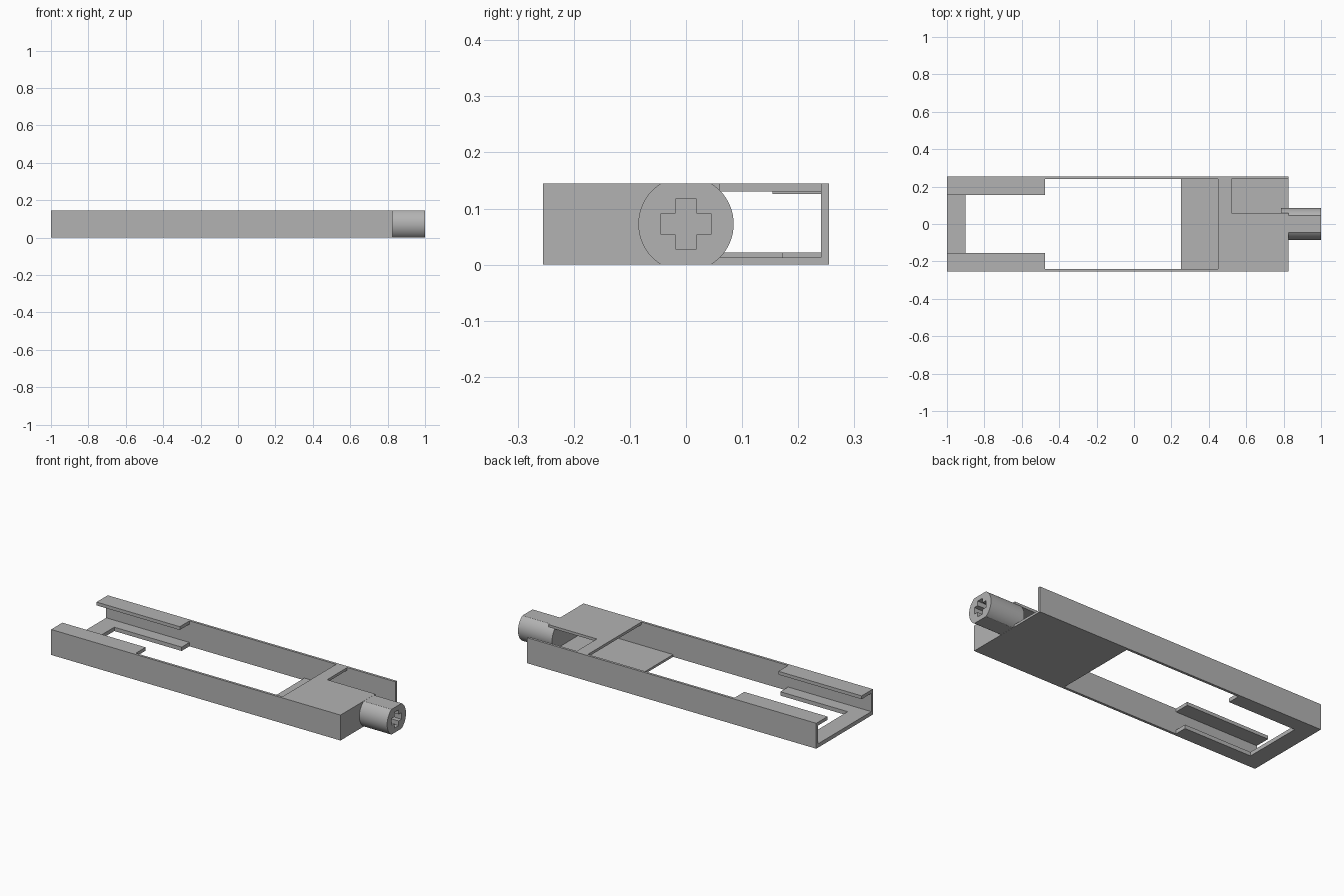
import bpy, bmesh, math

cube = bpy.data.objects.get("Cube")
if cube:
    bpy.data.objects.remove(cube, do_unlink=True)

grey = bpy.data.materials.new("plain grey")
grey.use_nodes = True
colour = (0.45, 0.45, 0.45, 1)
grey.diffuse_color = colour
grey.node_tree.nodes["Principled BSDF"].inputs["Base Color"].default_value = colour

LEFT, END = -1.0, 0.825        # frame ends
HALF, INNER = 0.255, 0.241     # outer and inner half width
TOP = 0.145
FLOOR, ROOF = 0.013, 0.13      # floor upper face, roof lower face


def prism(name, points, axis, lo, hi):
    """Extrude a closed outline along x (outline in y, z) or z (outline in x, y)."""
    bm = bmesh.new()
    place = (lambda p, q: (lo, p, q)) if axis == "x" else (lambda p, q: (p, q, lo))
    face = bm.faces.new([bm.verts.new(place(p, q)) for p, q in points])
    ext = bmesh.ops.extrude_face_region(bm, geom=[face])
    move = (hi - lo, 0, 0) if axis == "x" else (0, 0, hi - lo)
    new = [v for v in ext["geom"] if isinstance(v, bmesh.types.BMVert)]
    bmesh.ops.translate(bm, verts=new, vec=move)
    bmesh.ops.recalc_face_normals(bm, faces=bm.faces)
    mesh = bpy.data.meshes.new(name)
    bm.to_mesh(mesh)
    bm.free()
    mesh.materials.append(grey)
    obj = bpy.data.objects.new(name, mesh)
    bpy.context.collection.objects.link(obj)
    return obj


def box(name, x, y, z):
    corners = [(x[0], y[0]), (x[1], y[0]), (x[1], y[1]), (x[0], y[1])]
    return prism(name, corners, "z", z[0], z[1])


# Side walls, with gripping lips at the open end
for side, s in (("left", 1), ("right", -1)):
    def span(inner, outer):
        return sorted((s * inner, s * outer))
    box(side + "_wall", (LEFT, END), span(INNER, HALF), (0, TOP))
    box(side + "_upper_lip", (LEFT, -0.475), span(0.154, INNER), (0.126, TOP))
    box(side + "_lower_lip", (-0.9, -0.475), span(0.171, INNER), (0, 0.022))

# Crossbar, floor and end wall
box("crossbar", (LEFT, -0.9), (-INNER, INNER), (0, 0.022))
box("floor", (0.25, END), (-INNER, INNER), (0, FLOOR))
box("end_wall", (0.785, END), (-INNER, 0.06), (FLOOR, ROOF))

# L-shaped roof with an open corner
prism("roof", [(0.45, -INNER), (END, -INNER), (END, 0.06), (0.52, 0.06),
               (0.52, INNER), (0.45, INNER)], "z", ROOF, TOP)

# Round plug flattened above and below
mid = TOP / 2
ring = []
flat = mid - 0.0005
edge = math.asin(flat / 0.085)
for start in (-edge, math.pi - edge):
    for i in range(25):
        a = start + 2 * edge * i / 24
        ring.append((0.085 * math.cos(a), mid + 0.085 * math.sin(a)))
plug = prism("plug", ring, "x", 0.785, 1.0)

# Cross-shaped socket in the plug
a, b = 0.019, 0.045
cross = [(a, a), (a, b), (-a, b), (-a, a), (-b, a), (-b, -a),
         (-a, -a), (-a, -b), (a, -b), (a, -a), (b, -a), (b, a)]
cutter = prism("socket_cutter", [(y, mid + z) for y, z in cross], "x", 0.9, 1.05)
cutter.hide_render = True
cut = plug.modifiers.new("socket", "BOOLEAN")
cut.operation = "DIFFERENCE"
cut.solver = "EXACT"
cut.object = cutter

for obj in bpy.context.selected_objects:
    obj.select_set(False)
bpy.context.view_layer.objects.active = plug
plug.select_set(True)
bpy.ops.object.modifier_apply(modifier=cut.name)
bpy.data.objects.remove(cutter, do_unlink=True)
bpy.ops.object.shade_smooth_by_angle(angle=math.radians(25))
